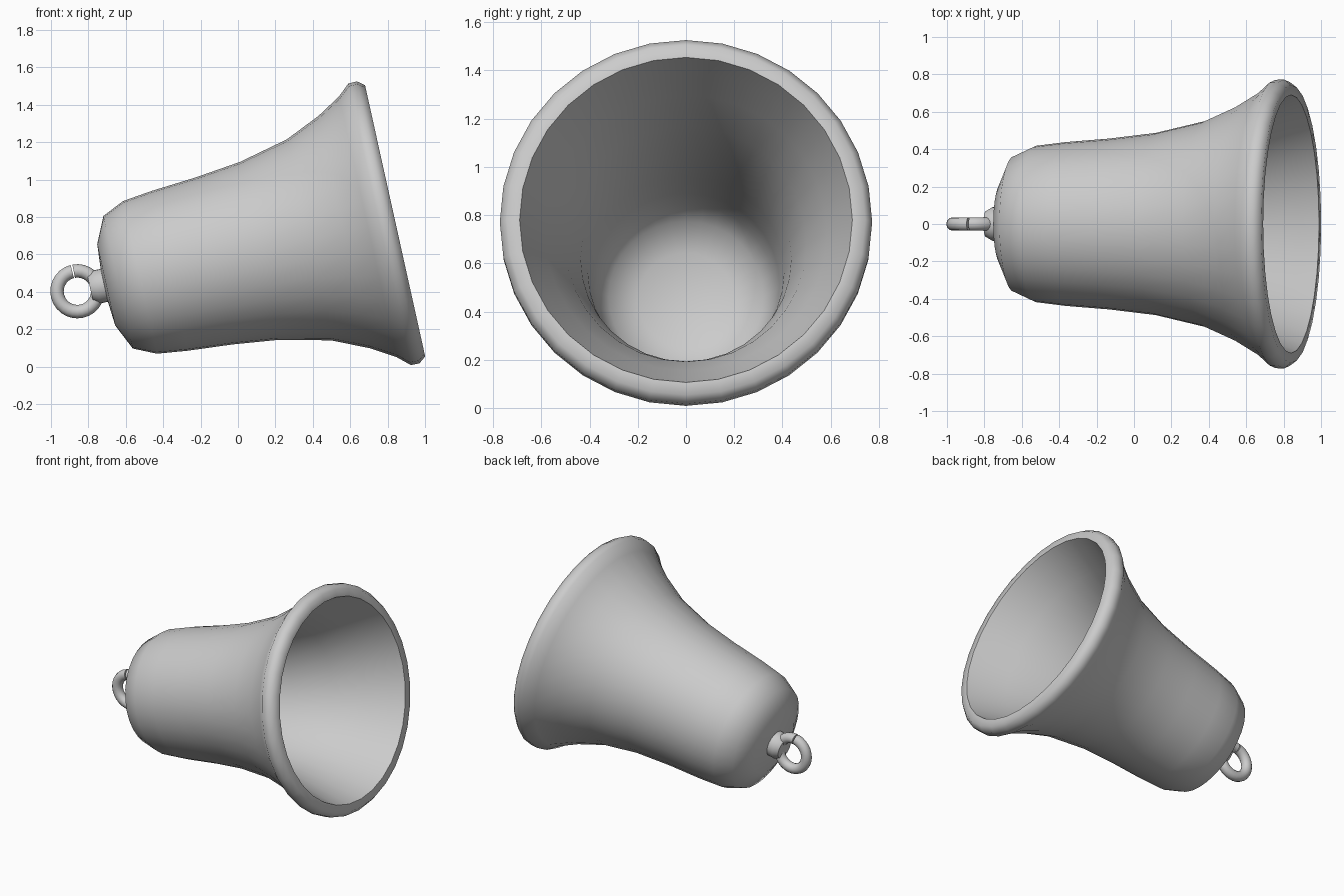
import bpy, bmesh
from math import radians, tau
from mathutils import Matrix, Vector

if "Cube" in bpy.data.objects:
    bpy.data.objects.remove(bpy.data.objects["Cube"])

# One grey metal
metal = bpy.data.materials.new("grey_metal")
metal.use_nodes = True
COLOUR = (0.6, 0.6, 0.6, 1)
metal.diffuse_color = COLOUR
metal.node_tree.nodes["Principled BSDF"].inputs["Base Color"].default_value = COLOUR

# The bell lies tilted: local +z runs from the mouth centre to the crown
TILT = Matrix.Translation((0.84, 0, 0.78)) @ Matrix.Rotation(radians(-102.5), 4, "Y")


def finish(name, bm, angle):
    """Turn a bmesh into a smooth object standing on the tilted axis."""
    bmesh.ops.remove_doubles(bm, verts=bm.verts, dist=0.0005)
    bmesh.ops.recalc_face_normals(bm, faces=bm.faces)
    mesh = bpy.data.meshes.new(name)
    bm.transform(TILT)
    bm.to_mesh(mesh)
    bm.free()
    mesh.materials.append(metal)
    obj = bpy.data.objects.new(name, mesh)
    bpy.context.collection.objects.link(obj)
    bpy.ops.object.select_all(action="DESELECT")
    obj.select_set(True)
    bpy.context.view_layer.objects.active = obj
    bpy.ops.object.shade_smooth_by_angle(angle=radians(angle))
    return obj


def lathe(name, profile, steps, angle):
    """Spin (radius, distance from mouth) points around the bell axis."""
    bm = bmesh.new()
    verts = [bm.verts.new((r, 0, s)) for r, s in profile]
    edges = [bm.edges.new(pair) for pair in zip(verts, verts[1:])]
    bmesh.ops.spin(bm, geom=verts + edges, cent=(0, 0, 0), axis=(0, 0, 1),
                   angle=tau, steps=steps)
    return finish(name, bm, angle)


# Bell wall: outside from crown to lip, then inside back up to the crown
outside = [(0, 1.6), (0.223, 1.582), (0.363, 1.517), (0.418, 1.397),
           (0.438, 1.234), (0.457, 0.994), (0.487, 0.742), (0.55, 0.472),
           (0.636, 0.279), (0.714, 0.149), (0.771, 0.085), (0.772, 0.038),
           (0.743, 0)]
inside = [(0.69, 0), (0.65, 0.1), (0.585, 0.25), (0.5, 0.46), (0.437, 0.74),
          (0.407, 1.0), (0.388, 1.24), (0.37, 1.37), (0.32, 1.47),
          (0.2, 1.535), (0, 1.55)]
lathe("bell_body", outside + inside, 32, 56)

# Small boss on the crown
lathe("crown_boss", [(0, 1.58), (0.09, 1.58), (0.09, 1.635), (0.07, 1.67), (0, 1.67)], 24, 35)

# Hanging ring, bent from rod with a narrow open seam
GAP = radians(4)
bm = bmesh.new()
centre = Vector((0, 0, 1.74))
place = Matrix.Translation(centre) @ Matrix.Rotation(GAP / 2, 4, "Y") @ Matrix.Translation((0.109, 0, 0))
start = bmesh.ops.create_circle(bm, segments=12, radius=0.036, cap_ends=False, matrix=place)["verts"]
bmesh.ops.spin(bm, geom=start + list(bm.edges), cent=centre, axis=(0, 1, 0),
               angle=tau - GAP, steps=28)
bmesh.ops.holes_fill(bm, edges=[e for e in bm.edges if e.is_boundary], sides=0)
finish("hanging_ring", bm, 40)
